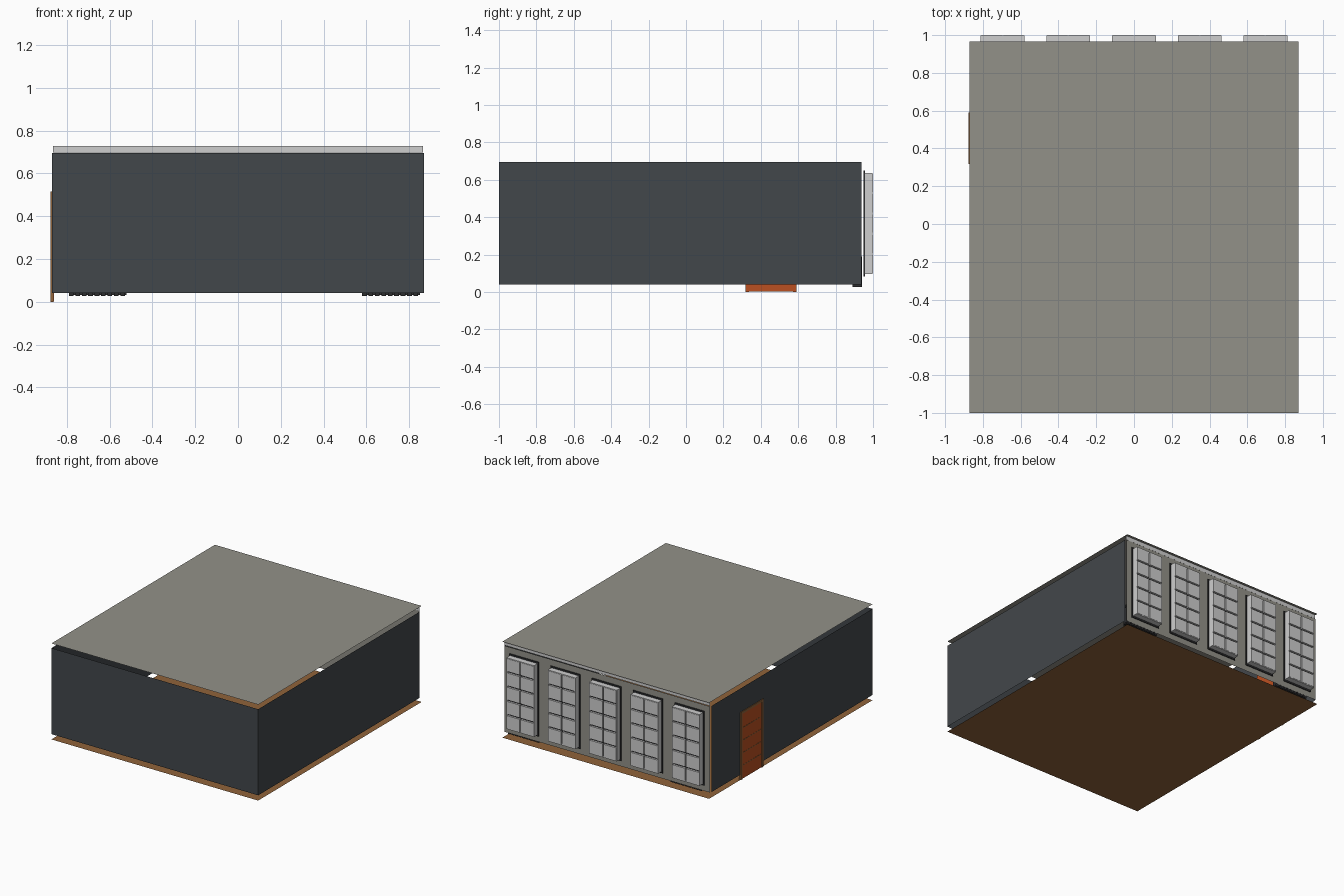
import bpy, bmesh
from mathutils import Vector

if "Cube" in bpy.data.objects:
    bpy.data.objects.remove(bpy.data.objects["Cube"])


def material(name, rgb):
    m = bpy.data.materials.new(name)
    m.diffuse_color = (*rgb, 1)
    m.use_nodes = True
    m.node_tree.nodes["Principled BSDF"].inputs["Base Color"].default_value = m.diffuse_color
    return m


DARK = material("charcoal wall", (0.055, 0.063, 0.070))
GREY = material("warm grey plaster", (0.29, 0.285, 0.25))
WHITE = material("window white", (0.62, 0.62, 0.62))
WOOD = material("brown wood", (0.28, 0.125, 0.042))
DOOR = material("orange door", (0.50, 0.08, 0.015))
IRON = material("dark iron", (0.025, 0.026, 0.028))


def finish(name, bm, mat):
    me = bpy.data.meshes.new(name)
    bm.to_mesh(me)
    bm.free()
    me.materials.append(mat)
    ob = bpy.data.objects.new(name, me)
    bpy.context.collection.objects.link(ob)
    return ob


def boxes(name, mat, spans):
    """One object made of boxes, each (x0, x1, y0, y1, z0, z1)."""
    bm = bmesh.new()
    for x0, x1, y0, y1, z0, z1 in spans:
        vs = bmesh.ops.create_cube(bm, size=1)["verts"]
        for v in vs:
            v.co = Vector(((x0 + x1) / 2 + v.co.x * (x1 - x0),
                           (y0 + y1) / 2 + v.co.y * (y1 - y0),
                           (z0 + z1) / 2 + v.co.z * (z1 - z0)))
    return finish(name, bm, mat)


def sheet(name, mat, origin, u, v):
    """Flat rectangular panel from a corner and two edge vectors."""
    o, u, v = Vector(origin), Vector(u), Vector(v)
    bm = bmesh.new()
    bm.faces.new([bm.verts.new(p) for p in (o, o + u, o + u + v, o + v)])
    return finish(name, bm, mat)


HX, Y0, Y1, TOP = 0.87, -1.0, 0.965, 0.73
W0, WH = 0.04, 0.655          # wall bottom and height

# Floor and ceiling, floating clear of the walls
sheet("floor", WOOD, (-HX, Y0, 0), (2 * HX, 0, 0), (0, Y1 - Y0, 0))
sheet("ceiling", GREY, (-HX, Y0, TOP), (2 * HX, 0, 0), (0, Y1 - Y0, 0))

# Dark walls
sheet("front_wall", DARK, (-HX, Y0, W0), (2 * HX, 0, 0), (0, 0, WH))
sheet("right_wall", DARK, (HX, Y0, W0), (0, 1.937, 0), (0, 0, WH))
sheet("left_wall", DARK, (-HX, 0.937, W0), (0, -1.937, 0), (0, 0, WH))

# Window wall and the pale strip above it
sheet("window_wall", GREY, (0.865, 0.948, W0), (-1.73, 0, 0), (0, 0, WH))
sheet("top_strip", WHITE, (-0.865, 0.946, 0.697), (1.73, 0, 0), (0, 0, 0.031))

# Windows: surround plate, dark sash core, white rim and 2 x 5 panes
WW, ZB, ZT = 0.116, 0.095, 0.637
for i in range(5):
    c = (i - 2) * 0.348
    boxes(f"window_surround_{i}", IRON,
          [(c - WW - 0.008, c + WW + 0.008, 0.950, 0.956, ZB - 0.012, ZT + 0.012)])
    boxes(f"window_casing_{i}", WHITE,
          [(c - WW, c - WW + 0.008, 0.956, 0.998, ZB, ZT),
           (c + WW - 0.008, c + WW, 0.956, 0.998, ZB, ZT),
           (c - WW + 0.008, c + WW - 0.008, 0.956, 0.998, ZB, ZB + 0.008),
           (c - WW + 0.008, c + WW - 0.008, 0.956, 0.998, ZT - 0.008, ZT)])
    boxes(f"window_sash_{i}", IRON,
          [(c - WW + 0.008, c + WW - 0.008, 0.957, 0.985, ZB + 0.008, ZT - 0.008)])
    panes = []
    pw, ph = WW, (ZT - ZB) / 5
    for col in range(2):
        for row in range(5):
            x, z = c - WW + col * pw, ZB + row * ph
            panes.append((x + 0.004, x + pw - 0.004, 0.984, 1.0,
                          z + 0.006, z + ph - 0.006))
    boxes(f"window_panes_{i}", WHITE, panes)

# Door in the left wall: frame, leaf, raised rails
DY0, DY1, DH = 0.318, 0.591, 0.515
boxes("door_frame", WOOD,
      [(-0.875, -0.862, DY0, DY0 + 0.018, 0, DH),
       (-0.875, -0.862, DY1 - 0.018, DY1, 0, DH),
       (-0.875, -0.862, DY0 + 0.018, DY1 - 0.018, DH - 0.018, DH)])
boxes("door_leaf", DOOR, [(-0.872, -0.860, DY0 + 0.002, DY1 - 0.002, 0.002, DH - 0.004)])
boxes("door_rails", WOOD,
      [(-0.8735, -0.8715, DY0 + 0.03, DY1 - 0.03, z, z + 0.006)
       for z in (0.10, 0.195, 0.29, 0.385)])

# Two finned radiators under the end windows
for side, x0 in (("left", -0.79), ("right", 0.58)):
    fins = [(x0 + k * 0.03, x0 + k * 0.03 + 0.022, 0.89, 0.94, 0.028, 0.19)
            for k in range(9)]
    fins += [(x0, x0 + 0.27, 0.905, 0.925, z, z + 0.015) for z in (0.031, 0.17)]
    boxes(f"radiator_{side}", IRON, fins)
